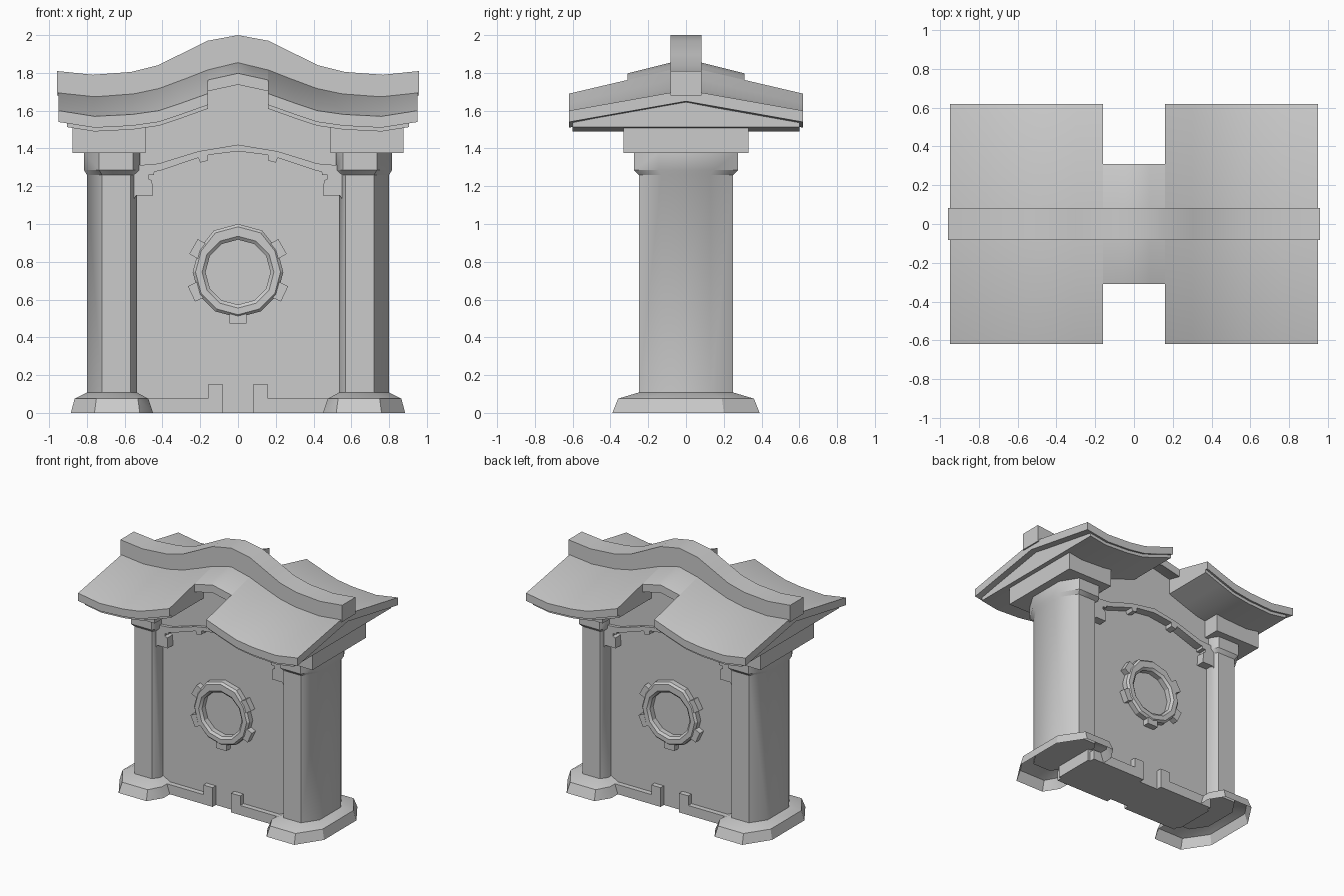
import bpy, bmesh, math

cube = bpy.data.objects.get("Cube")
if cube:
    bpy.data.objects.remove(cube)

stone = bpy.data.materials.new("grey stone")
stone.use_nodes = True
GREY = (0.6, 0.6, 0.6, 1)
stone.diffuse_color = GREY
stone.node_tree.nodes["Principled BSDF"].inputs["Base Color"].default_value = GREY


def loft(name, rings, caps=(True, True), smooth=30, closed=False):
    """Skin a row of equal-length point rings."""
    bm = bmesh.new()
    rows = [[bm.verts.new(p) for p in ring] for ring in rings]
    pairs = list(zip(rows, rows[1:]))
    if closed:
        pairs.append((rows[-1], rows[0]))
    for a, b in pairs:
        for i in range(len(a)):
            j = (i + 1) % len(a)
            bm.faces.new((a[i], a[j], b[j], b[i]))
    if caps[0]:
        bm.faces.new(rows[0][::-1])
    if caps[1]:
        bm.faces.new(rows[-1])
    bmesh.ops.recalc_face_normals(bm, faces=bm.faces)
    mesh = bpy.data.meshes.new(name)
    bm.to_mesh(mesh)
    bm.free()
    mesh.materials.append(stone)
    obj = bpy.data.objects.new(name, mesh)
    bpy.context.collection.objects.link(obj)
    bpy.ops.object.select_all(action='DESELECT')
    obj.select_set(True)
    bpy.context.view_layer.objects.active = obj
    bpy.ops.object.shade_smooth_by_angle(angle=math.radians(smooth))
    return obj


def slab(name, outline, y0, y1):
    """Extrude an (x, z) outline along y."""
    return loft(name, [[(x, y, z) for x, z in outline] for y in (y0, y1)])


def box(name, x0, x1, y0, y1, z0, z1):
    return slab(name, [(x0, z0), (x1, z0), (x1, z1), (x0, z1)], y0, y1)


def mirror(obj, x=False, y=False):
    mod = obj.modifiers.new("Mirror", 'MIRROR')
    mod.use_axis = (x, y, False)
    mod.use_mirror_merge = False


# Curves of the sweeping roof, by distance from the centre
XS = [0, 0.16, 0.3, 0.42, 0.56, 0.76, 0.95]
RIDGE_TOP = [2.0, 1.97, 1.9, 1.84, 1.805, 1.79, 1.81]
RIDGE = [1.875, 1.835, 1.78, 1.735, 1.705, 1.69, 1.71]
EAVE = [1.72, 1.69, 1.64, 1.6, 1.58, 1.57, 1.60]


def at(curve, x):
    x = min(abs(x), XS[-1])
    for i in range(len(XS) - 1):
        if x <= XS[i + 1]:
            t = (x - XS[i]) / (XS[i + 1] - XS[i])
            return curve[i] + t * (curve[i + 1] - curve[i])


def roof_section(x, half, flat_bottom):
    ridge, eave = at(RIDGE, x), at(EAVE, x)
    edge = ridge + (eave - ridge) * half / 0.62
    if flat_bottom:
        low = eave - 0.08
        return [(x, -half, edge - 0.05), (x, 0, ridge - 0.05),
                (x, half, edge - 0.05), (x, half, low), (x, -half, low)]
    return [(x, -half, edge), (x, 0, ridge), (x, half, edge),
            (x, half, edge - 0.06), (x, 0, ridge - 0.06), (x, -half, edge - 0.06)]


# Roof wings, their solid undersides and the narrow middle
mirror(loft("roof_wing", [roof_section(x, 0.62, False) for x in XS[1:]], smooth=25), x=True)
mirror(loft("roof_underside", [roof_section(x, 0.6, True) for x in XS[1:-1] + [0.905]],
            smooth=25), x=True)
loft("roof_middle", [roof_section(x, 0.31, False) for x in (-0.16, -0.08, 0, 0.08, 0.16)])

# Ridge beam
both = [-x for x in XS[:0:-1]] + XS
loft("ridge_beam", [[(x * 1.01, y, z) for y, z in
                     ((-0.083, at(RIDGE, x) - 0.03), (-0.083, at(RIDGE_TOP, x)),
                      (0.083, at(RIDGE_TOP, x)), (0.083, at(RIDGE, x) - 0.03))]
                    for x in both], smooth=25)

# Wall, and the frieze above the arch
ARCH = [(-0.54, 1.31), (-0.42, 1.32), (-0.21, 1.385), (0, 1.42),
        (0.21, 1.385), (0.42, 1.32), (0.54, 1.31)]
crown = [(x, at(RIDGE, x) - 0.09) for x in (0.54, 0.42, 0.3, 0.16, 0, -0.16, -0.3, -0.42, -0.54)]
slab("wall", [(-0.56, 0), (0.56, 0), (0.56, 1.6), (-0.56, 1.6)], -0.16, 0.16)
slab("frieze", ARCH + crown, -0.2, 0.2)

# Arch trim with small teeth, and corner brackets
lower = [(0.54, 1.27), (0.42, 1.28), (0.21, 1.35), (0.2, 1.325), (0.16, 1.335),
         (0.16, 1.365), (0, 1.385)]
trim = ARCH + lower + [(-x, z) for x, z in lower[-2::-1]]
mirror(slab("arch_trim", trim, -0.225, -0.15), y=True)
bracket = [(0.55, 1.135), (0.54, 1.15), (0.45, 1.15), (0.455, 1.23), (0.475, 1.24),
           (0.475, 1.26), (0.445, 1.26), (0.44, 1.3), (0.55, 1.3)]
mirror(slab("corner_bracket", bracket, -0.225, -0.15), x=True, y=True)


# Pillars, with flared necks and splayed hollow feet
def octagon(z, inner, inner_front, outer_front, outer, front, inner_y, outer_y):
    half = [(inner, -inner_y), (inner_front, -front), (outer_front, -front), (outer, -outer_y)]
    return [(x, y, z) for x, y in half + [(x, -y) for x, y in half[::-1]]]


shaft = (0.535, 0.57, 0.72, 0.80, 0.25, 0.2, 0.13)
neck = (0.52, 0.555, 0.735, 0.815, 0.275, 0.22, 0.145)
mirror(loft("pillar", [octagon(0.09, *shaft), octagon(1.26, *shaft),
                       octagon(1.285, *neck), octagon(1.38, *neck)], smooth=40), x=True)
mirror(loft("pillar_foot", [octagon(0, 0.45, 0.52, 0.76, 0.885, 0.39, 0.28, 0.2),
                            octagon(0.075, 0.475, 0.53, 0.75, 0.865, 0.36, 0.26, 0.19),
                            octagon(0.108, *shaft)], caps=(False, True)), x=True)
mirror(box("pillar_cap", 0.49, 0.875, -0.33, 0.33, 1.375, 1.53), x=True)

# Low kerb with upright ends
kerb = [(0.08, 0), (0.54, 0), (0.54, 0.075), (0.16, 0.075), (0.16, 0.15), (0.08, 0.15)]
mirror(slab("kerb", kerb, -0.2, -0.15), x=True, y=True)

# Round medallion frame with a bevelled opening and outer tabs
CZ = 0.745
frame = []
for i in range(12):
    a = math.radians(30 * i)
    c, s = math.cos(a), math.sin(a)
    outer = 0.255 if i in (2, 3, 4) else 0.24
    frame.append([(r * c, y, CZ + r * s) for r, y in
                  ((outer, -0.15), (outer, -0.2), (outer - 0.015, -0.215),
                   (0.19, -0.215), (0.172, -0.2), (0.172, -0.15))])
mirror(loft("medallion_frame", frame, caps=(False, False), closed=True, smooth=20), y=True)
for n, deg in enumerate((-90, -25, 30, 150, 205)):
    a = math.radians(deg)
    c, s = math.cos(a), math.sin(a)
    corners = [(0.215, -0.045), (0.272, -0.045), (0.272, 0.045), (0.215, 0.045)]
    tab = [(r * c - t * s, CZ + r * s + t * c) for r, t in corners]
    mirror(slab(f"medallion_tab_{n + 1}", tab, -0.208, -0.15), y=True)
